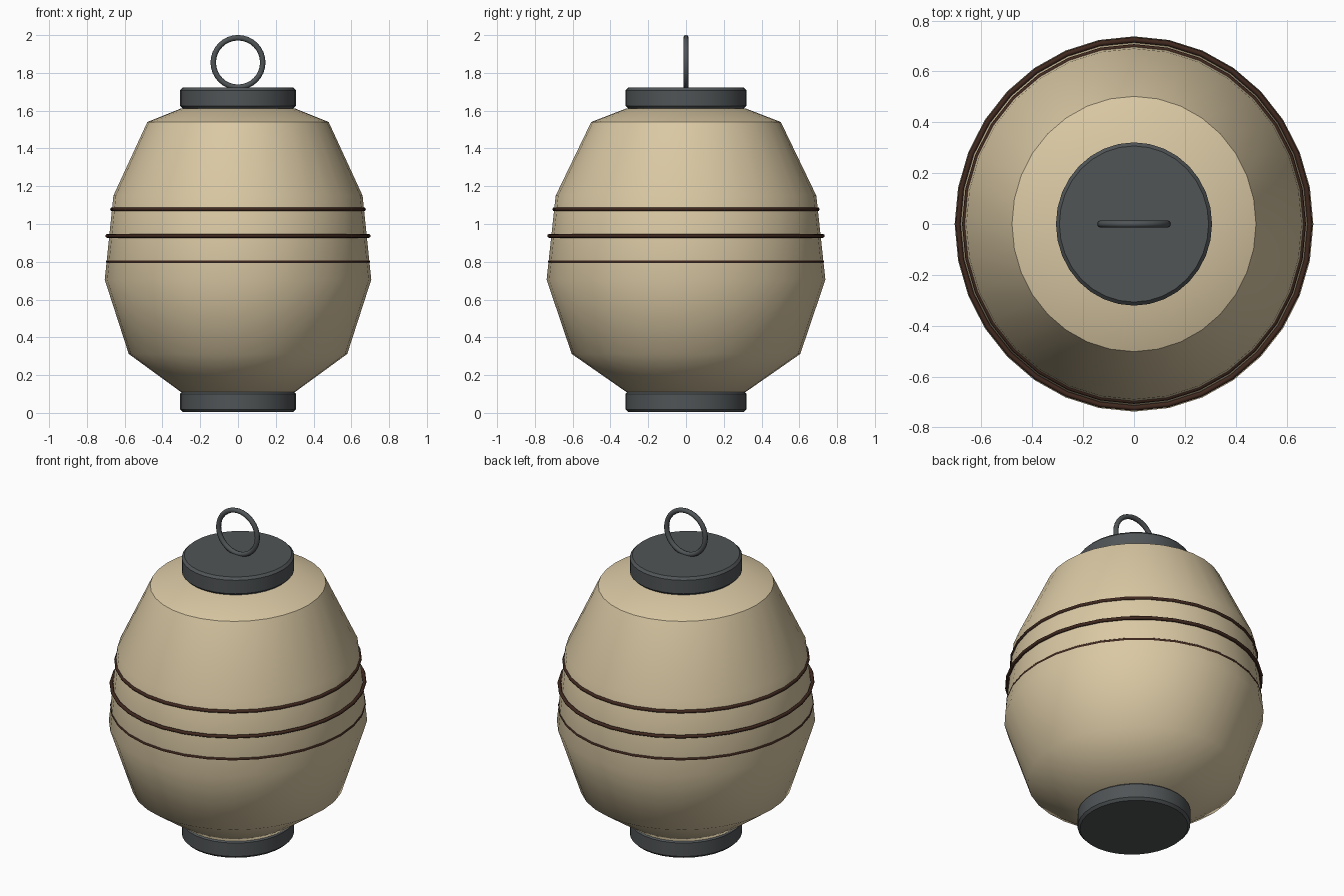
import bpy, bmesh, math

if "Cube" in bpy.data.objects:
    bpy.data.objects.remove(bpy.data.objects["Cube"])

SX = 0.956  # the lantern is slightly narrower across x than y


def material(name, rgb):
    m = bpy.data.materials.new(name)
    m.diffuse_color = (*rgb, 1)
    m.use_nodes = True
    m.node_tree.nodes["Principled BSDF"].inputs["Base Color"].default_value = m.diffuse_color
    return m


PAPER = material("tan paper", (0.70, 0.58, 0.37))
METAL = material("dark grey metal", (0.080, 0.089, 0.093))
CORD = material("dark brown cord", (0.05, 0.021, 0.013))


def finish(ob, mat, angle):
    ob.data.materials.append(mat)
    bpy.ops.object.select_all(action='DESELECT')
    bpy.context.view_layer.objects.active = ob
    ob.select_set(True)
    bpy.ops.object.shade_smooth_by_angle(angle=math.radians(angle))


def lathe(name, profile, mat, angle=40, n=32):
    """Spin (radius, z) points round z, with closed ends."""
    bm = bmesh.new()
    rings = [[bm.verts.new((SX * r * math.cos(2 * math.pi * i / n),
                            r * math.sin(2 * math.pi * i / n), z))
              for i in range(n)] for r, z in profile]
    for a, b in zip(rings, rings[1:]):
        for i in range(n):
            j = (i + 1) % n
            bm.faces.new((a[i], a[j], b[j], b[i]))
    bm.faces.new(rings[0][::-1])
    bm.faces.new(rings[-1])
    me = bpy.data.meshes.new(name)
    bm.to_mesh(me)
    bm.free()
    ob = bpy.data.objects.new(name, me)
    bpy.context.collection.objects.link(ob)
    finish(ob, mat, angle)


def torus(name, mat, z, major, minor, scale=(1, 1, 1), rot=(0, 0, 0)):
    bpy.ops.mesh.primitive_torus_add(
        major_radius=major, minor_radius=minor, major_segments=32,
        minor_segments=8, location=(0, 0, z), rotation=rot)
    ob = bpy.context.object
    ob.name = name
    ob.scale = scale
    finish(ob, mat, 60)


# Faceted-profile paper body
lathe("body", [(0.315, 0.11), (0.605, 0.312), (0.738, 0.705),
               (0.69, 1.15), (0.502, 1.54), (0.315, 1.612)], PAPER)

# Bevelled end caps
for name, z in (("bottom_cap", 0.005), ("top_cap", 1.612)):
    h, b, r = 0.11, 0.014, 0.321
    lathe(name, [(r - b, z), (r, z + b), (r, z + h - b), (r - b, z + h)],
          METAL, 30)

# Cords wrapped round the body
for i, (z, r) in enumerate(((1.078, 0.697), (0.937, 0.724), (0.80, 0.7205))):
    torus(f"cord_band_{i + 1}", CORD, z, r, 0.0105, (SX, 1, 1))

# Hanging ring
torus("hanging_ring", METAL, 1.855, 0.131, 0.0145,
      rot=(math.pi / 2, 0, 0))
